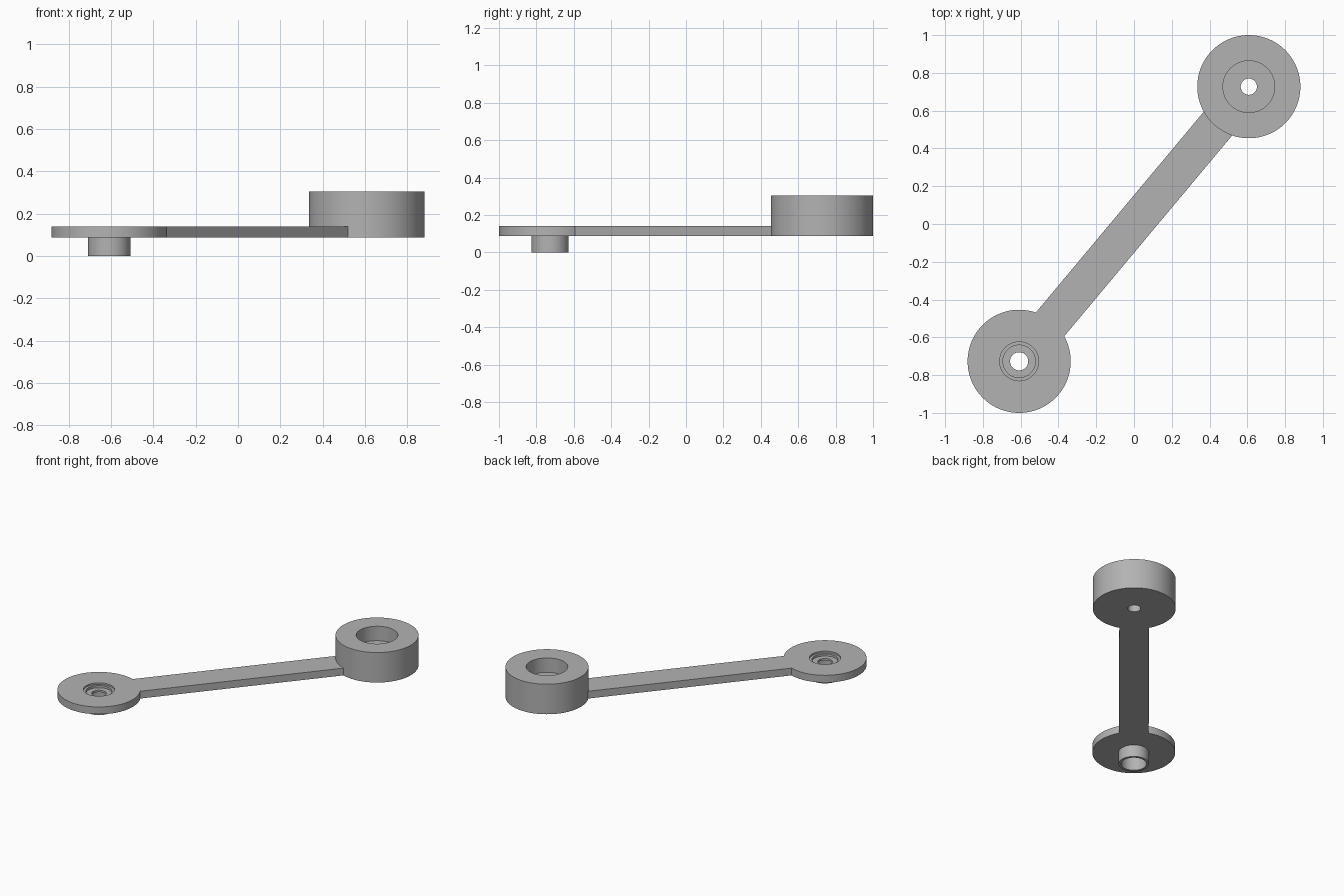
import bpy
import bmesh
from math import sin, cos, asin, atan2, pi
from mathutils import Vector

default = bpy.data.objects.get("Cube")
if default:
    bpy.data.objects.remove(default, do_unlink=True)

BIG = Vector((0.608, 0.727))       # centre of the tall hub
SMALL = Vector((-0.608, -0.727))   # centre of the flat hub
HUB_R = 0.273
BASE, PLATE, TOP = 0.087, 0.14, 0.305
HALF_WIDTH = 0.098
SEGMENTS = 96

grey = bpy.data.materials.new("plain grey")
grey.use_nodes = True
colour = (0.45, 0.45, 0.45, 1)
grey.diffuse_color = colour
grey.node_tree.nodes["Principled BSDF"].inputs["Base Color"].default_value = colour


def finish(name, bm, centre=(0, 0)):
    bmesh.ops.recalc_face_normals(bm, faces=bm.faces)
    mesh = bpy.data.meshes.new(name)
    bm.to_mesh(mesh)
    bm.free()
    mesh.materials.append(grey)
    obj = bpy.data.objects.new(name, mesh)
    obj.location = (centre[0], centre[1], 0)
    bpy.context.collection.objects.link(obj)
    bpy.ops.object.select_all(action="DESELECT")
    obj.select_set(True)
    bpy.context.view_layer.objects.active = obj
    bpy.ops.object.shade_smooth_by_angle(angle=pi / 6)
    return obj


def lathe(name, profile, centre):
    """Revolve a closed (radius, z) outline into a ring-shaped solid."""
    bm = bmesh.new()
    rings = []
    for i in range(SEGMENTS):
        a = 2 * pi * i / SEGMENTS
        rings.append([bm.verts.new((r * cos(a), r * sin(a), z)) for r, z in profile])
    n = len(profile)
    for i, ring in enumerate(rings):
        following = rings[(i + 1) % SEGMENTS]
        for j in range(n):
            k = (j + 1) % n
            bm.faces.new((ring[j], following[j], following[k], ring[k]))
    return finish(name, bm, centre)


# Tall hub: wide blind bore from above, small hole through the floor
FLOOR = 0.2
lathe("tall_hub", [(HUB_R, BASE), (HUB_R, TOP), (0.137, TOP), (0.137, FLOOR),
                   (0.043, FLOOR), (0.043, BASE)], BIG)

# Flat hub: stepped recess on top, hollow boss underneath
lathe("flat_hub_with_boss", [
    (HUB_R, BASE), (HUB_R, PLATE),
    (0.103, PLATE), (0.103, 0.128), (0.086, 0.128), (0.086, 0.112),
    (0.048, 0.112), (0.048, 0.098), (0.083, 0.098), (0.083, 0),
    (0.1, 0), (0.1, BASE)], SMALL)

# Arm: flat bar whose ends follow the rims of both hubs
rim = HUB_R - 0.001
spread = asin(HALF_WIDTH / rim)
heading = atan2(BIG.y - SMALL.y, BIG.x - SMALL.x)
STEPS = 12
outline = []
for centre, facing in ((SMALL, heading), (BIG, heading + pi)):
    for i in range(STEPS + 1):
        a = facing + spread * (1 - 2 * i / STEPS)
        outline.append(centre + rim * Vector((cos(a), sin(a))))

bm = bmesh.new()
lower = [bm.verts.new((p.x, p.y, BASE)) for p in outline]
upper = [bm.verts.new((p.x, p.y, PLATE)) for p in outline]
bm.faces.new(lower)
bm.faces.new(upper)
for i in range(len(outline)):
    j = (i + 1) % len(outline)
    bm.faces.new((lower[i], lower[j], upper[j], upper[i]))
finish("connecting_arm", bm)
